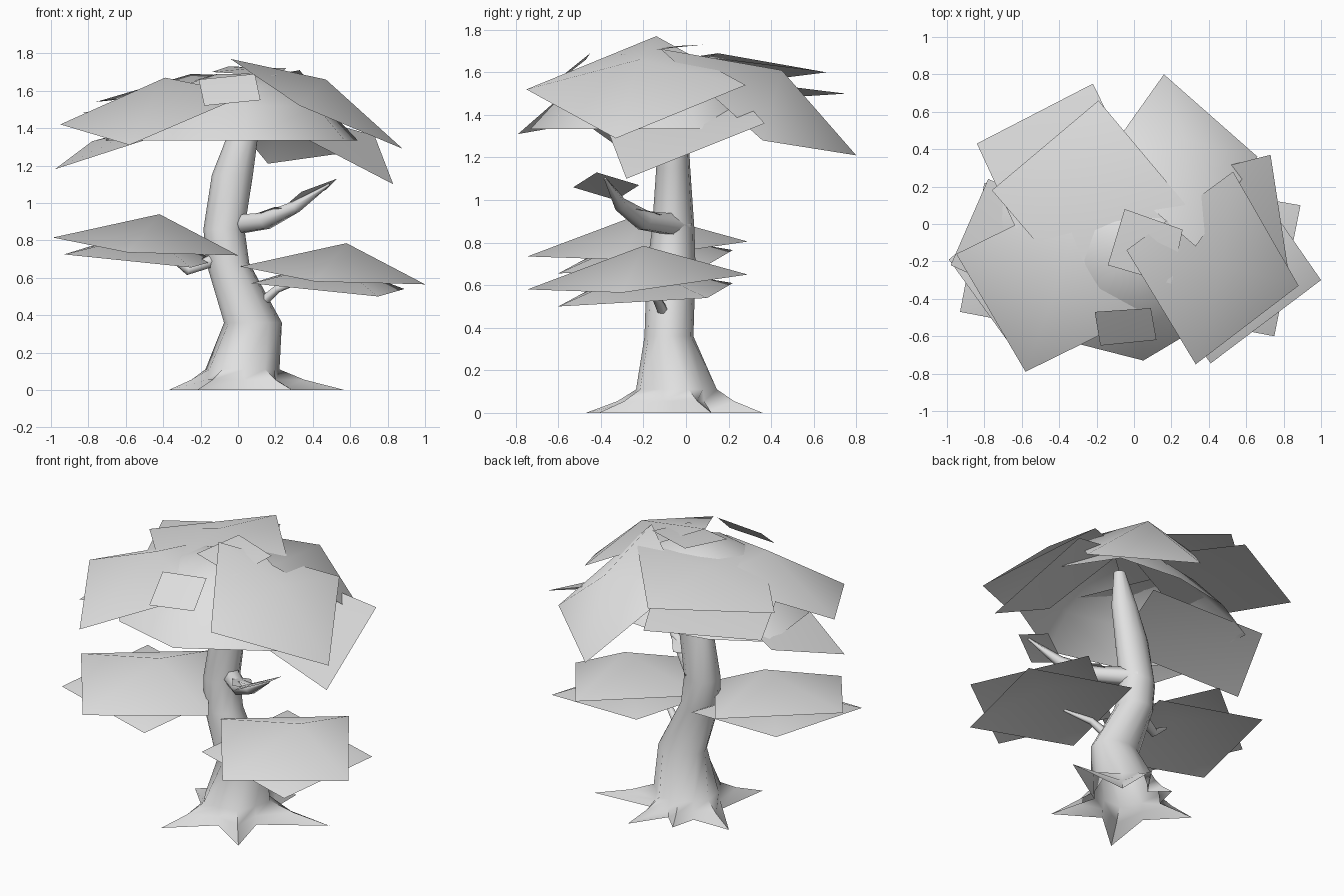
import bpy, bmesh, math
from mathutils import Vector as V

if "Cube" in bpy.data.objects:
    bpy.data.objects.remove(bpy.data.objects["Cube"], do_unlink=True)

grey = bpy.data.materials.new("pale_grey")
grey.use_nodes = True
tone = (0.75, 0.75, 0.75, 1)
grey.diffuse_color = tone
grey.node_tree.nodes["Principled BSDF"].inputs["Base Color"].default_value = tone


def finish(bm, name, angle=50):
    """Turn a bmesh into a smooth-shaded object."""
    mesh = bpy.data.meshes.new(name)
    bm.to_mesh(mesh)
    bm.free()
    mesh.materials.append(grey)
    obj = bpy.data.objects.new(name, mesh)
    bpy.context.collection.objects.link(obj)
    bpy.ops.object.select_all(action='DESELECT')
    obj.select_set(True)
    bpy.context.view_layer.objects.active = obj
    bpy.ops.object.shade_smooth_by_angle(angle=math.radians(angle))


def loft(name, rings, cap_start=False, angle=50):
    """Skin a list of equal-length point rings."""
    bm = bmesh.new()
    rows = [[bm.verts.new(p) for p in ring] for ring in rings]
    n = len(rows[0])
    for a, b in zip(rows, rows[1:]):
        for i in range(n):
            j = (i + 1) % n
            bm.faces.new((a[i], a[j], b[j], b[i]))
    bm.faces.new(rows[-1])
    if cap_start:
        bm.faces.new(rows[0])
    bmesh.ops.recalc_face_normals(bm, faces=bm.faces)
    finish(bm, name, angle)


def limb(name, stops, sides=6):
    """Tapered limb through (point, radius) stops."""
    pts = [V(p) for p, r in stops]
    rings = []
    for k, (p, r) in enumerate(stops):
        d = (pts[min(k + 1, len(pts) - 1)] - pts[max(k - 1, 0)]).normalized()
        u = d.cross(V((0, 0, 1))).normalized()
        w = d.cross(u)
        turn = [math.tau * i / sides for i in range(sides)]
        rings.append([pts[k] + r * (math.cos(t) * u + math.sin(t) * w) for t in turn])
    loft(name, rings, cap_start=True, angle=75)


def leaf_card(name, corners, peak=None, shift=(0, 0, 0)):
    """Four-cornered leaf sheet folded up to a central peak."""
    c = [V(p) for p in corners]
    centre = V(peak) if peak else sum(c, V()) / 4 + V((0, 0, 0.03))
    if (c[2] - c[0]).cross(c[3] - c[1]).z < 0:
        c.reverse()
    bm = bmesh.new()
    rim = [bm.verts.new(p + V(shift)) for p in c]
    top = bm.verts.new(centre + V(shift))
    for i in range(4):
        bm.faces.new((rim[i - 1], rim[i], top))
    finish(bm, name, 60)


# Trunk with pointed roots spreading from its foot
foot = V((0.02, -0.05, 0))
tips = [(0.57, 0.12), (0.165, 0.36), (-0.08, 0.25), (-0.37, 0.09), (-0.22, -0.47), (0.29, -0.41)]
spokes = []
for x, y in tips:
    d = V((x, y, 0)) - foot
    spokes.append((math.atan2(d.y, d.x) % math.tau, d.length))
outline = []
for k, (a, r) in enumerate(spokes):
    following = spokes[(k + 1) % 6][0] + (math.tau if k == 5 else 0)
    outline += [(a, r, True), ((a + following) / 2, 0.21, False)]


def root_ring(z, spread, valley):
    ring = []
    for a, r, is_tip in outline:
        rad = 0.2 + (r - 0.2) * spread if is_tip else valley
        ring.append(foot + V((math.cos(a) * rad, math.sin(a) * rad, z)))
    return ring


rings = [root_ring(0, 1, 0.2), root_ring(0.055, 0.4, 0.195), root_ring(0.11, 0.03, 0.185)]
trunk_stops = [(0.08, -0.08, 0.36, 0.155, 0.115), (-0.055, -0.07, 0.68, 0.115, 0.115),
               (-0.075, -0.06, 0.86, 0.11, 0.1), (-0.03, -0.06, 1.15, 0.11, 0.08),
               (0.02, -0.06, 1.34, 0.085, 0.07), (0.06, -0.06, 1.56, 0.035, 0.035)]
for x, y, z, rx, ry in trunk_stops:
    ring = []
    for i in range(12):
        t = outline[0][0] - 0.25 + math.tau * i / 12
        ring.append((x + rx * math.cos(t), y + ry * math.sin(t), z))
    rings.append(ring)
loft("trunk", rings, angle=60)

# Side limbs
limb("front_branch", [((-0.05, -0.02, 0.88), 0.06), ((0.15, -0.2, 0.905), 0.05),
                      ((0.31, -0.31, 0.98), 0.034), ((0.49, -0.38, 1.1), 0.006)])
limb("left_twig", [((0.12, -0.1, 0.46), 0.03), ((0.21, -0.14, 0.54), 0.022),
                   ((0.36, -0.21, 0.59), 0.008)])
limb("right_twig", [((-0.12, -0.1, 0.7), 0.04), ((-0.27, -0.14, 0.64), 0.028),
                    ((-0.38, -0.16, 0.72), 0.008)])

# Low foliage: the same crossed pair of sheets on both sides
upper = [(1.0, -0.3, 0.565), (0.41, -0.745, 0.58), (0.01, -0.19, 0.66), (0.59, 0.29, 0.65)]
lower = [(0.89, 0.1, 0.54), (0.75, -0.6, 0.5), (0.07, -0.47, 0.57), (0.2, 0.22, 0.61)]
for side, shift in (("left", (0, 0, 0)), ("right", (-1.0, 0, 0.155))):
    leaf_card(side + "_upper_leaves", upper, (0.58, -0.2, 0.785), shift)
    leaf_card(side + "_lower_leaves", lower, (0.52, -0.2, 0.68), shift)

# Small sheets on the front branch
leaf_card("branch_tip_leaves", [(0.53, -0.42, 1.13), (0.34, -0.53, 1.06),
                                (0.27, -0.33, 1.0), (0.47, -0.22, 1.07)], (0.4, -0.38, 1.07))
leaf_card("branch_inner_leaves", [(0.06, -0.14, 0.93), (0.2, -0.34, 0.98),
                                  (0.28, -0.25, 0.96), (0.17, -0.11, 0.93)], (0.18, -0.21, 0.96))

# Crown: open dome under overlapping folded sheets
hub = V((0.02, -0.12, 0))
rim = [(0.64, 0.05), (0.42, 0.38), (0, 0.42), (-0.4, 0.34), (-0.72, 0.16),
       (-0.67, -0.3), (-0.42, -0.61), (0.05, -0.73), (0.57, -0.42)]
dome = [[hub.lerp(V((x, y, 0)), scale) + V((0, 0, z)) for x, y in rim]
        for scale, z in ((1, 1.335), (0.72, 1.52), (0.45, 1.63), (0.18, 1.69))]
loft("crown_dome", dome)

crown = {
    "front_left": [(-0.04, -0.14, 1.77), (0.33, -0.75, 1.52), (0.88, -0.33, 1.29), (0.53, 0.28, 1.54)],
    "front_right": [(-0.95, -0.16, 1.42), (-0.58, -0.79, 1.31), (0.05, -0.48, 1.58), (-0.28, 0.17, 1.61)],
    "back_right_top": [(-0.19, 0.66, 1.6), (-0.76, 0.18, 1.54), (-0.28, -0.38, 1.61), (0.28, 0.1, 1.67)],
    "back_right": [(-0.22, 0.75, 1.5), (-0.84, 0.43, 1.48), (-0.55, -0.2, 1.53), (0.1, 0.1, 1.58)],
    "back_left": [(0.16, 0.8, 1.21), (0.66, 0.36, 1.28), (0.33, -0.12, 1.71), (-0.18, 0.32, 1.62)],
    "low_left": [(0.73, 0.37, 1.36), (0.83, -0.28, 1.1), (0.33, -0.38, 1.36), (0.3, 0.26, 1.48)],
    "low_right": [(-0.98, -0.22, 1.18), (-0.78, 0.24, 1.33), (-0.15, 0.0, 1.5), (-0.3, -0.53, 1.4)],
}
peaks = {"front_left": (0.47, -0.22, 1.66), "front_right": (-0.39, -0.28, 1.67),
         "back_right_top": (-0.25, 0.15, 1.69), "back_left": (0.27, 0.45, 1.61)}
for name, corners in crown.items():
    leaf_card(name + "_crown_leaves", corners, peaks.get(name))
leaf_card("crown_top_leaves", [(-0.05, 0.08, 1.73), (0.26, -0.03, 1.72),
                               (0.2, -0.32, 1.68), (-0.14, -0.22, 1.7)], (0.07, -0.12, 1.72))
leaf_card("crown_front_leaves", [(-0.21, -0.47, 1.66), (0.09, -0.45, 1.69),
                                 (0.12, -0.62, 1.55), (-0.18, -0.65, 1.52)], (-0.045, -0.55, 1.61))
